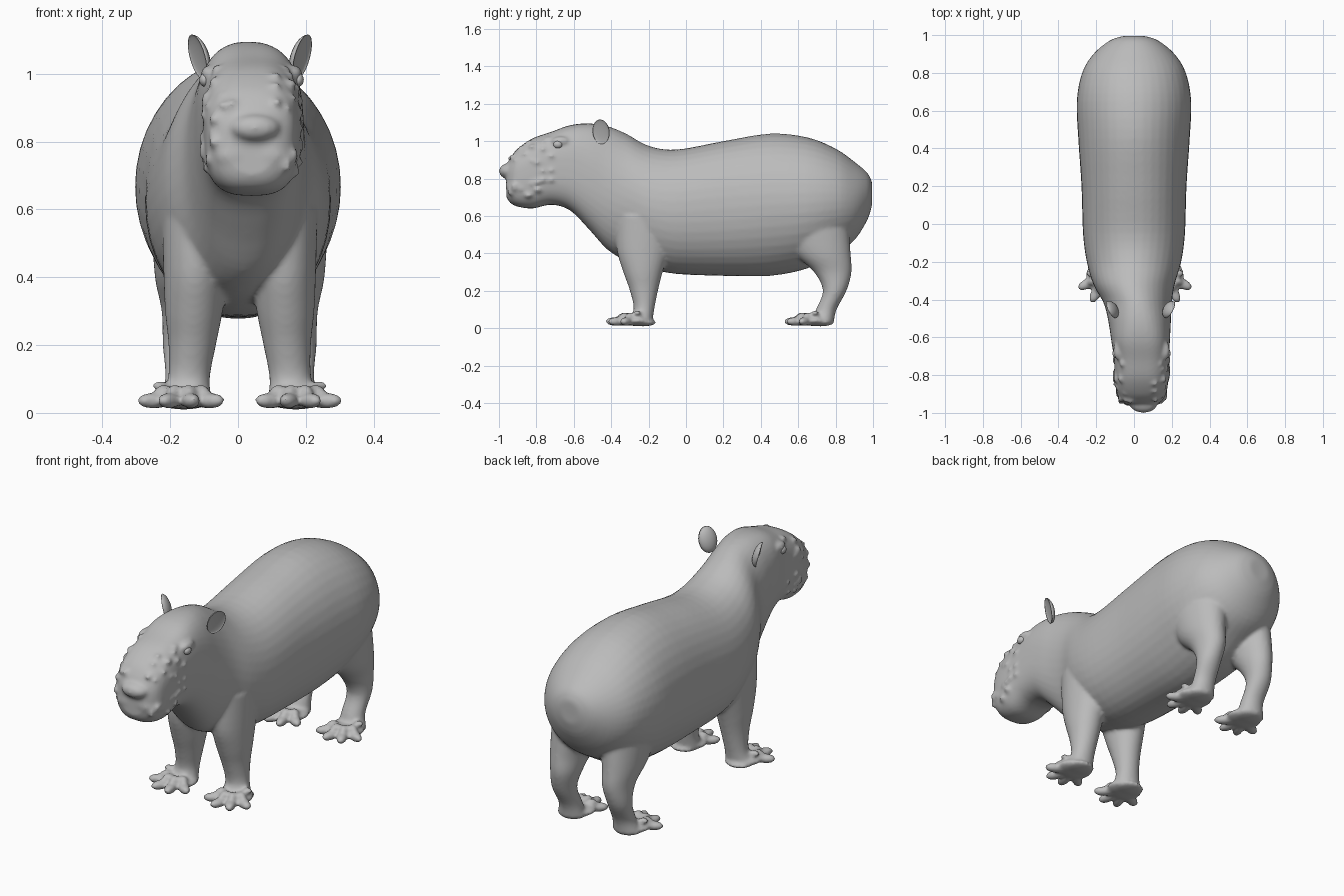
import bpy, bmesh, math, random
from mathutils import Matrix, Vector, Euler

random.seed(4)
default_cube = bpy.data.objects.get("Cube")
if default_cube:
    bpy.data.objects.remove(default_cube)

SEGMENTS = 40
STEPS = 4

grey = bpy.data.materials.new("plain_grey")
grey.use_nodes = True
colour = (0.5, 0.5, 0.5, 1)
grey.diffuse_color = colour
grey.node_tree.nodes["Principled BSDF"].inputs["Base Color"].default_value = colour


def make_object(name, bm):
    """Turn a bmesh into a smooth grey object."""
    bmesh.ops.recalc_face_normals(bm, faces=bm.faces)
    for face in bm.faces:
        face.smooth = True
    mesh = bpy.data.meshes.new(name)
    bm.to_mesh(mesh)
    bm.free()
    mesh.materials.append(grey)
    obj = bpy.data.objects.new(name, mesh)
    bpy.context.collection.objects.link(obj)
    return obj


def ellipsoid(bm, centre, radii, rotation=(0, 0, 0)):
    matrix = Matrix.LocRotScale(Vector(centre), Euler(rotation), Vector(radii))
    return bmesh.ops.create_uvsphere(bm, u_segments=20, v_segments=12,
                                     radius=1, matrix=matrix)["verts"]


def smooth_path(stations):
    """Catmull-Rom interpolation of rows of numbers."""
    rows = [stations[0]] + stations + [stations[-1]]
    result = []
    for a, b, c, d in zip(rows, rows[1:], rows[2:], rows[3:]):
        for step in range(STEPS):
            t = step / STEPS
            result.append([q + 0.5 * t * (r - p + t * (2*p - 5*q + 4*r - s + t * (3*(q - r) + s - p)))
                           for p, q, r, s in zip(a, b, c, d)])
    result.append(list(stations[-1]))
    return result


def power(value, exponent):
    return math.copysign(abs(value) ** (2 / exponent), value)


def body_point(station, angle):
    y, x, half_width, low, high, exponent = station
    return Vector((x + half_width * power(math.cos(angle), exponent), y,
                   (low + high) / 2 + (high - low) / 2 * power(math.sin(angle), exponent)))


def leg_point(station, angle):
    z, x, y, rx, ry = station
    return Vector((x + rx * math.cos(angle), y + ry * math.sin(angle), z))


def loft(bm, stations, point):
    rings = [[bm.verts.new(point(s, math.tau * i / SEGMENTS)) for i in range(SEGMENTS)]
             for s in smooth_path(stations)]
    for a, b in zip(rings, rings[1:]):
        for i in range(SEGMENTS):
            j = (i + 1) % SEGMENTS
            bm.faces.new((a[i], a[j], b[j], b[i]))
    bm.faces.new(rings[0])
    bm.faces.new(rings[-1])


# Rump to muzzle: y, centre x, half width, low z, high z, squareness
trunk = [
    (0.995, 0, 0.06, 0.66, 0.78, 2),
    (0.97, 0, 0.13, 0.58, 0.83, 2),
    (0.9, 0, 0.215, 0.47, 0.89, 2),
    (0.8, 0, 0.275, 0.4, 0.96, 2),
    (0.65, 0, 0.303, 0.32, 1.02, 2),
    (0.45, 0, 0.295, 0.28, 1.04, 2),
    (0.2, 0, 0.278, 0.28, 1, 2.1),
    (-0.05, 0, 0.27, 0.29, 0.955, 2.1),
    (-0.2, 0, 0.25, 0.32, 0.975, 2),
    (-0.32, 0, 0.215, 0.36, 1.04, 2),
    (-0.42, 0.02, 0.18, 0.42, 1.08, 2.1),
]
head = [
    (-0.52, 0.03, 0.165, 0.53, 1.095, 2.4),
    (-0.62, 0.035, 0.155, 0.63, 1.085, 2.7),
    (-0.72, 0.04, 0.145, 0.66, 1.05, 2.8),
    (-0.82, 0.04, 0.142, 0.64, 1.015, 2.9),
    (-0.9, 0.04, 0.13, 0.65, 0.96, 2.9),
    (-0.94, 0.04, 0.105, 0.67, 0.91, 2.6),
    (-0.96, 0.04, 0.07, 0.7, 0.87, 2.3),
]
# Legs from sole to hip: z, x, y, radius x, radius y
front_leg = [
    (0.03, 0.16, -0.25, 0.08, 0.07),
    (0.1, 0.15, -0.225, 0.062, 0.055),
    (0.2, 0.14, -0.225, 0.07, 0.075),
    (0.3, 0.135, -0.23, 0.085, 0.105),
    (0.42, 0.13, -0.23, 0.095, 0.14),
    (0.6, 0.12, -0.22, 0.11, 0.16),
]
rear_leg = [
    (0.03, 0.165, 0.73, 0.075, 0.06),
    (0.1, 0.16, 0.75, 0.06, 0.055),
    (0.2, 0.165, 0.795, 0.062, 0.063),
    (0.3, 0.155, 0.785, 0.075, 0.1),
    (0.4, 0.155, 0.73, 0.095, 0.15),
    (0.55, 0.14, 0.68, 0.12, 0.19),
]

bm = bmesh.new()
loft(bm, trunk + head, body_point)

# Tail nub, nose, lip pads and chin
ellipsoid(bm, (0, 0.965, 0.7), (0.03, 0.03, 0.03))
ellipsoid(bm, (0.05, -0.95, 0.84), (0.075, 0.05, 0.042))
for side in (-1, 1):
    ellipsoid(bm, (0.04 + side * 0.055, -0.92, 0.76), (0.06, 0.045, 0.05))
    # Brow ridge
    ellipsoid(bm, (0.04 + side * 0.125, -0.67, 1.0), (0.025, 0.05, 0.025))

# Whisker tufts scattered over the sides of the muzzle
for side in (-1, 1):
    for k in range(26):
        station = smooth_path(head[2:6])[random.randrange(4 * 3)]
        angle = random.uniform(-0.6, 1.2)
        if side < 0:
            angle = math.pi - angle
        size = random.uniform(0.009, 0.016)
        ellipsoid(bm, body_point(station, angle), (size, size * 1.4, size))

# Legs and splayed feet
for side in (-1, 1):
    for leg, ankle_y, reach in ((front_leg, -0.27, 0.11), (rear_leg, 0.68, 0.105)):
        loft(bm, [(z, side * x + 0.005, y, rx, ry) for z, x, y, rx, ry in leg], leg_point)
        x = side * 0.165 + 0.005
        ellipsoid(bm, (x, ankle_y, 0.04), (0.095, 0.09, 0.028))
        ellipsoid(bm, (x, ankle_y + 0.04, 0.03), (0.075, 0.07, 0.02))
        for spread in (-1.0, -0.33, 0.33, 1.0):
            turn = spread + side * 0.12
            dx, dy = math.sin(turn), -math.cos(turn)
            # Toe, knuckle and claw
            ellipsoid(bm, (x + dx * reach * 0.9, ankle_y + dy * reach, 0.036),
                      (0.027, 0.055, 0.024), (0, 0, turn))
            ellipsoid(bm, (x + dx * 0.065, ankle_y + dy * 0.065, 0.065),
                      (0.022, 0.03, 0.018), (0, 0, turn))
        # Dewclaw on the outer side
        ellipsoid(bm, (x + side * 0.07, ankle_y + 0.01, 0.08), (0.025, 0.018, 0.014))

# Fuse the parts into one soft skin
source = make_object("body_parts", bm)
remesh = source.modifiers.new("fuse", "REMESH")
remesh.mode = "VOXEL"
remesh.voxel_size = 0.01
remesh.use_smooth_shade = True
soften = source.modifiers.new("soften", "SMOOTH")
soften.factor = 0.5
soften.iterations = 5
bpy.context.view_layer.update()
skin = bpy.data.meshes.new_from_object(
    source.evaluated_get(bpy.context.evaluated_depsgraph_get()))
bpy.data.objects.remove(source)
skin.materials.clear()
skin.materials.append(grey)
for polygon in skin.polygons:
    polygon.use_smooth = True
    polygon.material_index = 0
body = bpy.data.objects.new("body", skin)
bpy.context.collection.objects.link(body)

# Cupped ears and small eyes
for side, label in ((-1, "right"), (1, "left")):
    bm = bmesh.new()
    verts = ellipsoid(bm, (0, 0, 0), (0.032, 0.05, 0.066))
    for v in verts:
        if v.co.x > 0:
            v.co.x *= -0.25
        v.co.x *= side
        v.co.x += side * v.co.z * 0.25
    ear = make_object(label + "_ear", bm)
    ear.location = (0.035 + side * 0.155, -0.455, 1.05)
    ear.rotation_euler = (-0.1, 0, -side * 0.45)

    bm = bmesh.new()
    ellipsoid(bm, (0.04 + side * 0.138, -0.685, 0.982), (0.016, 0.024, 0.02))
    make_object(label + "_eye", bm)
